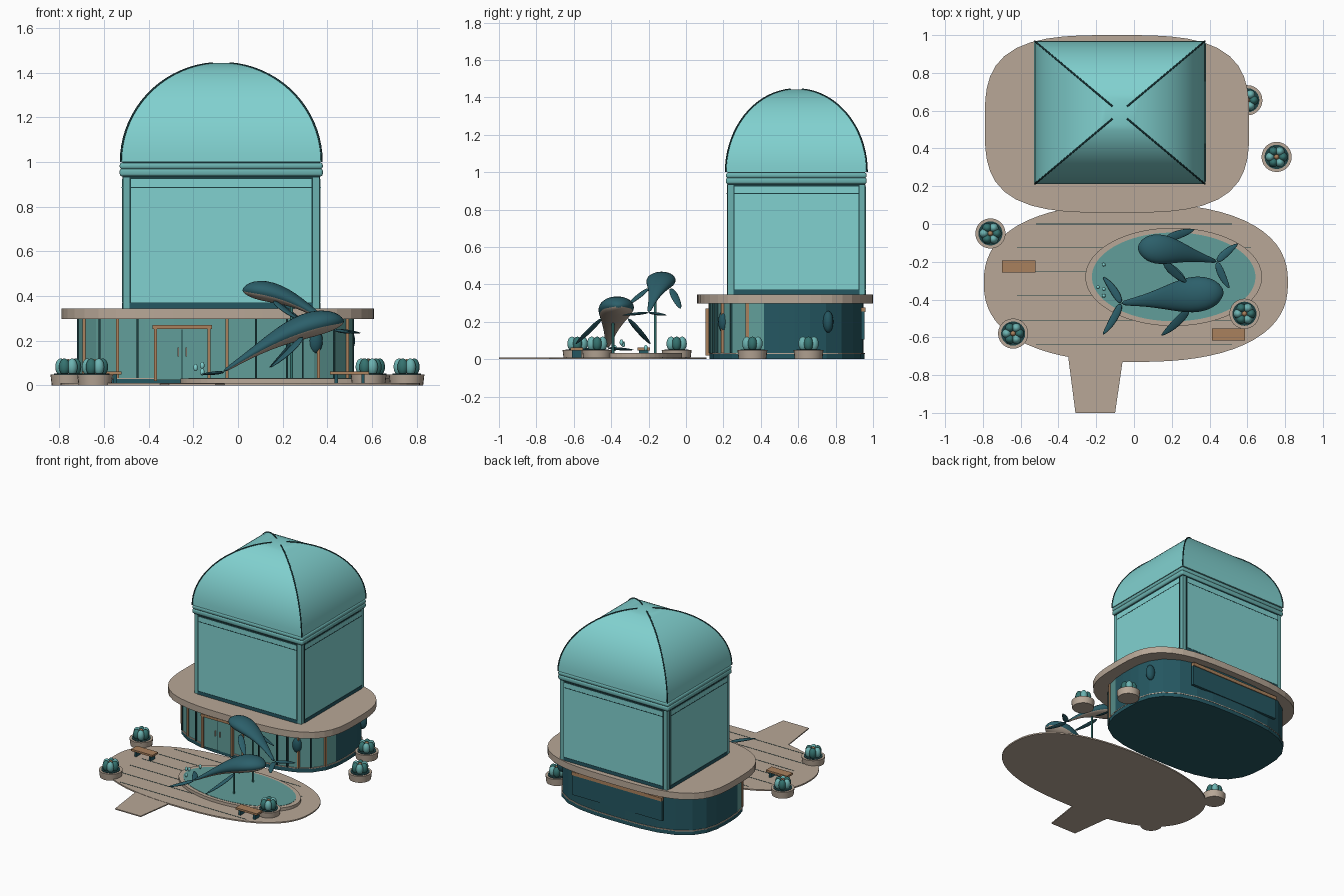
import bpy, bmesh, math
from mathutils import Vector, Matrix

if "Cube" in bpy.data.objects:
    bpy.data.objects.remove(bpy.data.objects["Cube"])


def material(name, r, g, b):
    m = bpy.data.materials.new(name)
    m.use_nodes = True
    m.diffuse_color = (r, g, b, 1)
    m.node_tree.nodes["Principled BSDF"].inputs["Base Color"].default_value = (r, g, b, 1)
    return m


SAND = material("sandstone", 0.48, 0.39, 0.31)
AQUA = material("light_aqua", 0.22, 0.64, 0.63)
TRIM = material("aqua_trim", 0.15, 0.45, 0.44)
GLASS = material("water_glass", 0.12, 0.34, 0.32)
WALL = material("deep_teal", 0.018, 0.095, 0.12)
WHALE = material("whale_blue", 0.025, 0.115, 0.145)
WOOD = material("warm_wood", 0.40, 0.22, 0.11)
DARK = material("dark_seam", 0.012, 0.05, 0.055)
LEAF = material("leaf_green", 0.035, 0.17, 0.16)


def finish(name, bm, mats, smooth=None):
    bmesh.ops.recalc_face_normals(bm, faces=bm.faces)
    mesh = bpy.data.meshes.new(name)
    bm.to_mesh(mesh)
    bm.free()
    for m in mats:
        mesh.materials.append(m)
    ob = bpy.data.objects.new(name, mesh)
    bpy.context.collection.objects.link(ob)
    if smooth:
        bpy.ops.object.select_all(action="DESELECT")
        ob.select_set(True)
        bpy.context.view_layer.objects.active = ob
        bpy.ops.object.shade_smooth_by_angle(angle=math.radians(smooth))
    return ob


def box(name, center, size, mat, bevel=0, turn=0):
    bm = bmesh.new()
    spin = Matrix.Rotation(turn, 4, "Z")
    bmesh.ops.create_cube(bm, matrix=Matrix.Translation(center) @ spin @ Matrix.Diagonal((*size, 1)))
    if bevel:
        bmesh.ops.bevel(bm, geom=bm.edges[:], offset=bevel, segments=3, profile=0.5, affect="EDGES")
    return finish(name, bm, [mat], 35 if bevel else None)


def ball(name, center, radii, mat):
    bm = bmesh.new()
    bmesh.ops.create_uvsphere(bm, u_segments=14, v_segments=10, radius=1,
                              matrix=Matrix.Translation(center) @ Matrix.Diagonal((*radii, 1)))
    return finish(name, bm, [mat], 60)


def post(name, center, radius, low, high, mat, top=None, sides=24):
    bm = bmesh.new()
    bmesh.ops.create_cone(bm, cap_ends=True, segments=sides, radius1=radius, radius2=top or radius,
                          depth=high - low, matrix=Matrix.Translation((*center, (low + high) / 2)))
    return finish(name, bm, [mat], 40)


def prism(name, outline, low, high, mats, rule=None):
    bm = bmesh.new()
    base = bm.faces.new([bm.verts.new((x, y, low)) for x, y in outline])
    up = bmesh.ops.extrude_face_region(bm, geom=[base])["geom"]
    bmesh.ops.translate(bm, vec=(0, 0, high - low), verts=[v for v in up if isinstance(v, bmesh.types.BMVert)])
    if rule:
        for f in bm.faces:
            f.material_index = rule(f.calc_center_median())
    return finish(name, bm, mats)


def superellipse(cx, cy, a, b, n, count):
    pts = []
    for i in range(count):
        t = 2 * math.pi * (i + 0.5) / count
        c, s = math.cos(t), math.sin(t)
        r = (abs(c) ** n + abs(s) ** n) ** (-1 / n)
        pts.append((cx + a * r * c, cy + b * r * s))
    return pts


def loft(name, spine, profile, width, height, mats, belly=False, sides=16):
    """Elliptical rings along a cubic spine."""
    p = [Vector(v) for v in spine]
    bm, rings = bmesh.new(), []
    for t, k in profile:
        u = 1 - t
        c = p[0] * u**3 + p[1] * 3 * u * u * t + p[2] * 3 * u * t * t + p[3] * t**3
        d = ((p[1] - p[0]) * u * u + (p[2] - p[1]) * 2 * u * t + (p[3] - p[2]) * t * t).normalized()
        side = d.cross(Vector((0, 0, 1))).normalized()
        up = side.cross(d)
        angles = [2 * math.pi * i / sides for i in range(sides)]
        rings.append([bm.verts.new(c + side * width * k * math.cos(a) + up * height * k * math.sin(a)) for a in angles])
    for r, q in zip(rings, rings[1:]):
        for i in range(sides):
            j = (i + 1) % sides
            f = bm.faces.new((r[i], r[j], q[j], q[i]))
            f.material_index = int(belly and math.sin(2 * math.pi * (i + 0.5) / sides) < -0.3)
    bm.faces.new(rings[0])
    bm.faces.new(rings[-1])
    ob = finish(name, bm, mats, 180)
    ob.modifiers.new("smooth", "SUBSURF").levels = 1
    return ob


# Plaza, approach path and paving seams
prism("plaza", superellipse(0.01, -0.31, 0.805, 0.42, 2.4, 72), 0, 0.01, [SAND])
prism("path", [(-0.35, -0.69), (-0.31, -1), (-0.1, -1), (-0.055, -0.69)], 0, 0.008, [SAND])
for y in (0, -0.125, -0.25, -0.38, -0.51, -0.64):
    half = 0.62 if abs(y + 0.31) < 0.25 else 0.52
    box("paving_seam", (0, y, 0.0105), (2 * half, 0.003, 0.002), DARK)

# Pond
prism("pond_rim", superellipse(0.21, -0.28, 0.468, 0.26, 2, 64), 0.008, 0.032, [SAND])
prism("pond_water", superellipse(0.21, -0.28, 0.433, 0.235, 2, 64), 0.03, 0.034, [GLASS])
for x, y, z in ((-0.16, -0.215, 0.06), (-0.19, -0.335, 0.08), (-0.16, -0.345, 0.09), (-0.16, -0.38, 0.06)):
    ball("water_drop", (x, y, z), (0.01, 0.01, 0.016), AQUA)

# Ground floor
CX, CY, WA, WB, WN = -0.1, 0.54, 0.62, 0.41, 3
prism("ground_floor", superellipse(CX, CY, WA, WB, WN, 32), 0.03, 0.3, [WALL, GLASS], lambda c: int(c.y < 0.4))
prism("plinth", superellipse(CX, CY, WA + 0.004, WB + 0.004, WN, 32), 0, 0.028, [WALL])
prism("plinth_line", superellipse(CX, CY, WA + 0.006, WB + 0.006, WN, 32), 0.028, 0.034, [SAND])
prism("roof_slab", superellipse(-0.09, 0.53, 0.7, 0.47, 3.3, 56), 0.297, 0.345, [SAND])


def front_y(x):
    return CY - WB * (1 - abs((x - CX) / WA) ** WN) ** (1 / WN)


for name, width, mat, places in (("mullion", 0.008, DARK, (-0.62, -0.45, 0.08, 0.22, 0.29, 0.43)),
                                 ("wood_post", 0.014, WOOD, (-0.69, -0.54, -0.05, 0.36, 0.49))):
    for x in places:
        box(name, (x, front_y(x), 0.165), (width, 0.02, 0.265), mat)
for x, y in ((0.345, 0.2), (0.49, 0.76)):
    ball("wall_lantern", (x, y, 0.2), (0.035, 0.028, 0.058), WALL)

# Entrance
box("door_glass", (-0.25, 0.127, 0.14), (0.23, 0.012, 0.23), GLASS)
box("door_gap", (-0.25, 0.12, 0.14), (0.005, 0.006, 0.22), DARK)
box("door_lintel", (-0.25, 0.12, 0.262), (0.265, 0.03, 0.018), WOOD)
for s in (-1, 1):
    box("door_jamb", (-0.25 + s * 0.12, 0.12, 0.14), (0.014, 0.03, 0.24), WOOD)
    box("door_handle", (-0.25 + s * 0.018, 0.117, 0.15), (0.006, 0.008, 0.04), SAND)

# Rear service panel
box("rear_panel", (-0.1, 0.945, 0.18), (0.74, 0.02, 0.15), WALL)
box("rear_wood_strip", (-0.1, 0.948, 0.265), (0.74, 0.025, 0.025), WOOD)

# Tower with framed panels on four sides
TX, TY, HX, HY = -0.075, 0.59, 0.44, 0.367
box("tower_body", (TX, TY, 0.64), (2 * HX, 2 * HY, 0.6), TRIM)
for s in (-1, 1):
    for reach, half, turn in ((HY, HX, 0), (HX, HY, math.pi / 2)):
        out = Vector((0, s, 0)) if not turn else Vector((s, 0, 0))
        wide = 2 * half - 0.06
        for name, z, w, h, gap, mat in (("panel_frame", 0.64, wide, 0.59, 0.001, DARK),
                                        ("tower_sill", 0.357, wide, 0.025, 0.003, WALL),
                                        ("tower_panel", 0.648, wide - 0.012, 0.552, 0.003, AQUA),
                                        ("panel_seam", 0.887, wide - 0.012, 0.005, 0.004, DARK)):
            c = Vector((TX, TY, z)) + out * (reach + gap)
            box(name, c, (w, 0.004, h), mat, turn=turn)

# Cornice
box("cornice_gap", (TX, TY, 0.967), (0.885, 0.735, 0.07), DARK)
for z, h in ((0.954, 0.036), (0.983, 0.03)):
    box("cornice_band", (TX, TY, z), (0.91, 0.752, h), TRIM, bevel=0.012)

# Square dome with ribs on its corners
DX, DY, STEPS = 0.45, 0.378, 18
levels = []
for i in range(STEPS + 1):
    a = math.acos(0.085) * i / STEPS
    levels.append((math.cos(a), 1 + 0.445 * math.sin(a)))
bm = bmesh.new()
corners = ((-1, -1), (1, -1), (1, 1), (-1, 1))
rings = [[bm.verts.new((TX + sx * DX * k, TY + sy * DY * k, z)) for sx, sy in corners] for k, z in levels]
for r, q in zip(rings, rings[1:]):
    for i in range(4):
        bm.faces.new((r[i], r[i - 1], q[i - 1], q[i]))
bm.faces.new(rings[0])
bm.faces.new(rings[-1])
finish("dome", bm, [AQUA], 12)
for sx, sy in corners:
    curve = bpy.data.curves.new("dome_rib", "CURVE")
    curve.dimensions = "3D"
    curve.bevel_depth, curve.bevel_resolution = 0.0045, 1
    line = curve.splines.new("POLY")
    line.points.add(STEPS)
    for pt, (k, z) in zip(line.points, levels):
        pt.co = (TX + sx * DX * k, TY + sy * DY * k, z, 1)
    curve.materials.append(DARK)
    bpy.context.collection.objects.link(bpy.data.objects.new("dome_rib", curve))

# Whales: body, flippers and flukes all share the loft
BODY = ((0, 0.12), (0.04, 0.5), (0.12, 0.82), (0.25, 1), (0.4, 0.92), (0.55, 0.68), (0.7, 0.43), (0.85, 0.24), (1, 0.12))
FIN = ((0, 0.5), (0.3, 1), (0.7, 0.8), (0.92, 0.4), (1, 0.08))


def blade(name, root, tip, width, bow):
    a, b = Vector(root), Vector(tip)
    bend = Vector(bow)
    loft(name, (a, a.lerp(b, 0.33) + bend, a.lerp(b, 0.67) + bend, b), FIN, width, 0.009, [WHALE], sides=10)


def whale(spine, width, height, flippers, flukes, bow):
    loft("whale_body", spine, BODY, width, height, [WHALE, SAND], belly=True)
    for root, tip in flippers:
        blade("whale_flipper", root, tip, 0.027, bow)
    for tip in flukes:
        blade("whale_fluke", spine[3], tip, 0.024, bow)


whale(((0.475, -0.36, 0.285), (0.3, -0.37, 0.315), (0.12, -0.4, 0.18), (-0.07, -0.42, 0.06)), 0.1, 0.06,
      (((0.29, -0.45, 0.22), (0.145, -0.59, 0.08)), ((0.27, -0.31, 0.22), (0.14, -0.19, 0.08))),
      ((-0.165, -0.28, 0.05), (-0.165, -0.585, 0.05)), (0.015, 0, 0))
whale(((0.02, -0.13, 0.425), (0.15, -0.12, 0.445), (0.29, -0.16, 0.38), (0.44, -0.2, 0.25)), 0.083, 0.048,
      (((0.17, -0.08, 0.38), (0.32, -0.03, 0.27)), ((0.16, -0.2, 0.38), (0.28, -0.31, 0.29))),
      ((0.55, -0.105, 0.235), (0.505, -0.34, 0.235)), (-0.012, 0, 0))
for y, top in ((-0.39, 0.22), (-0.165, 0.36)):
    post("whale_support", (0.24, y), 0.007, 0.03, top, LEAF, sides=10)

# Planters
for x, y in ((0.755, 0.355), (0.6, 0.655), (-0.76, -0.05), (-0.64, -0.58), (0.585, -0.475)):
    post("planter", (x, y), 0.074, 0, 0.05, SAND, top=0.08)
    post("planter_soil", (x, y), 0.064, 0.045, 0.053, DARK)
    for i in range(6):
        a = i * math.pi / 3
        spot = (x + 0.034 * math.cos(a), y + 0.034 * math.sin(a), 0.083)
        ball("plant_lobe", spot, (0.025, 0.025, 0.038), (LEAF, TRIM)[i % 2])
    ball("plant_heart", (x, y, 0.1), (0.014, 0.014, 0.018), WOOD)

# Benches
for x, y in ((-0.61, -0.225), (0.5, -0.585)):
    box("bench_seat", (x, y, 0.055), (0.175, 0.066, 0.014), WOOD)
    for s in (-1, 1):
        box("bench_leg", (x + s * 0.06, y, 0.029), (0.015, 0.05, 0.04), WALL)
